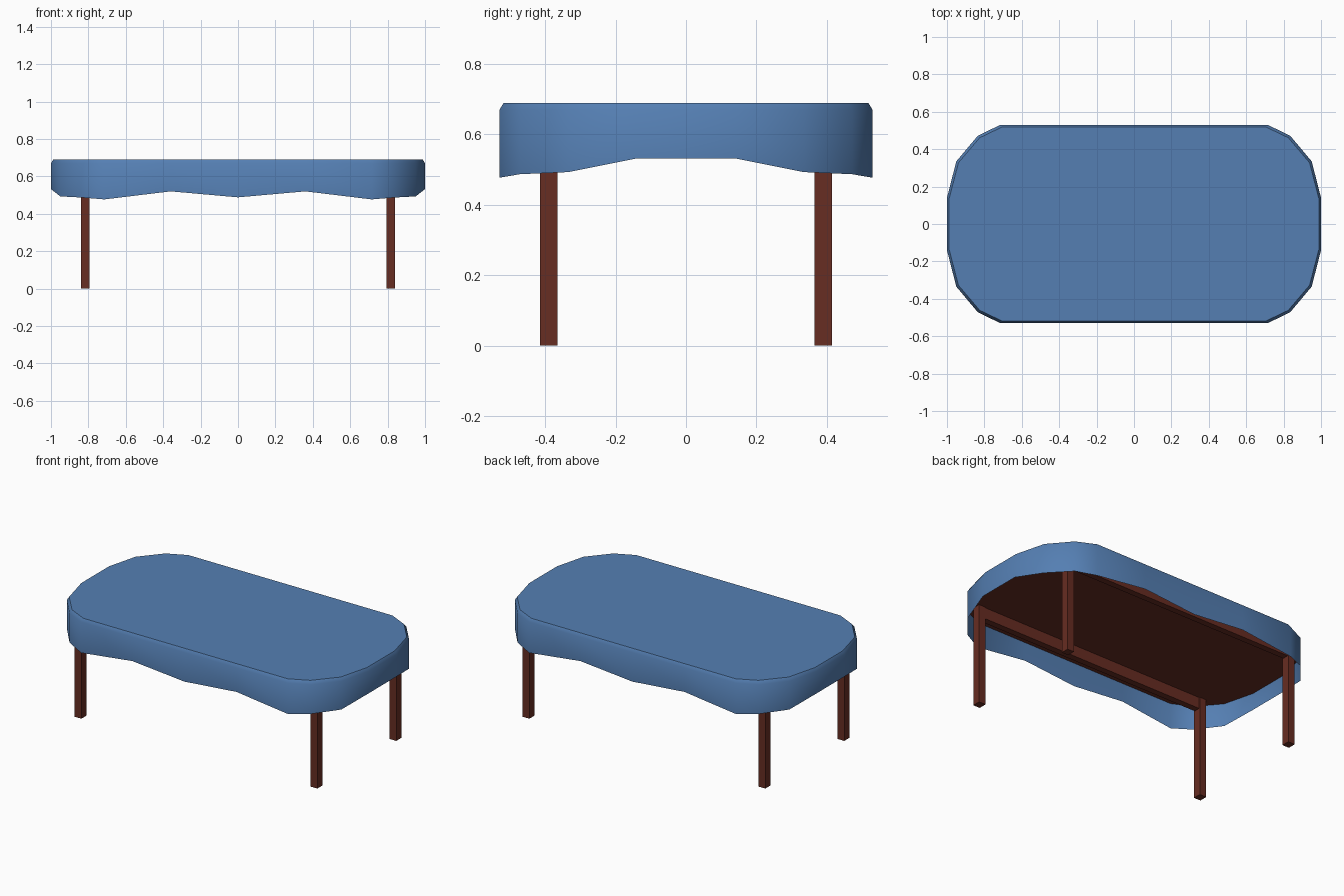
import bpy, bmesh

if "Cube" in bpy.data.objects:
    bpy.data.objects.remove(bpy.data.objects["Cube"])


def material(name, rgb):
    m = bpy.data.materials.new(name)
    m.diffuse_color = (*rgb, 1)
    m.use_nodes = True
    m.node_tree.nodes["Principled BSDF"].inputs["Base Color"].default_value = m.diffuse_color
    return m


BLUE = material("blue cloth", (0.090, 0.212, 0.450))
BROWN = material("dark red wood", (0.135, 0.026, 0.016))


def new_object(name, bm, mat):
    bmesh.ops.recalc_face_normals(bm, faces=bm.faces[:])
    me = bpy.data.meshes.new(name)
    bm.to_mesh(me)
    bm.free()
    me.materials.append(mat)
    ob = bpy.data.objects.new(name, me)
    bpy.context.collection.objects.link(ob)
    return ob


def box(name, x0, x1, y0, y1, z0, z1, mat):
    bm = bmesh.new()
    bmesh.ops.create_cube(bm, size=1)
    for v in bm.verts:
        v.co.x = x1 if v.co.x > 0 else x0
        v.co.y = y1 if v.co.y > 0 else y0
        v.co.z = z1 if v.co.z > 0 else z0
    return new_object(name, bm, mat)


# Quarter outline: x, y, height of the cloth hem
quarter = [(0, .53, .488), (.36, .53, .52), (.715, .53, .477),
           (.835, .472, .487), (.95, .335, .493), (1.0, .14, .532)]
half = quarter + [(x, -y, z) for x, y, z in reversed(quarter)]
outline = half + [(-x, y, z) for x, y, z in reversed(half[1:-1])]


def stack(bm, rings):
    """Skin a list of point rings, return the vertex rings."""
    rows = [[bm.verts.new(p) for p in r] for r in rings]
    n = len(rows[0])
    for a, b in zip(rows, rows[1:]):
        for i in range(n):
            j = (i + 1) % n
            bm.faces.new((a[i], a[j], b[j], b[i]))
    return rows


def ring(z, inset):
    return [(x * (1 - inset), y * (1 - inset / .53), z) for x, y, _ in outline]


# Tablecloth: wavy hem, straight drop, small chamfer, flat top, open below
bm = bmesh.new()
rows = stack(bm, [outline, ring(.67, 0), ring(.69, .012)])
bm.faces.new(rows[-1])
cloth = new_object("tablecloth", bm, BLUE)
bpy.context.view_layer.objects.active = cloth
cloth.select_set(True)
bpy.ops.object.shade_smooth_by_angle(angle=0.74)
cloth.select_set(False)

# Wooden board under the cloth
bm = bmesh.new()
rows = stack(bm, [ring(.636, .003), ring(.67, .003)])
bm.faces.new(rows[0])
bm.faces.new(rows[-1])
new_object("table_board", bm, BROWN)

# Legs and the two long rails
for sy, side in ((-1, "front"), (1, "back")):
    for sx, end in ((-1, "left"), (1, "right")):
        cx, cy = sx * .8165, sy * .39
        box(f"{side}_{end}_leg", cx - .0235, cx + .0235, cy - .0255, cy + .0255, 0, .64, BROWN)
    box(f"{side}_rail", -.8, .8, sy * .39 - .02, sy * .39 + .02, .565, .64, BROWN)
